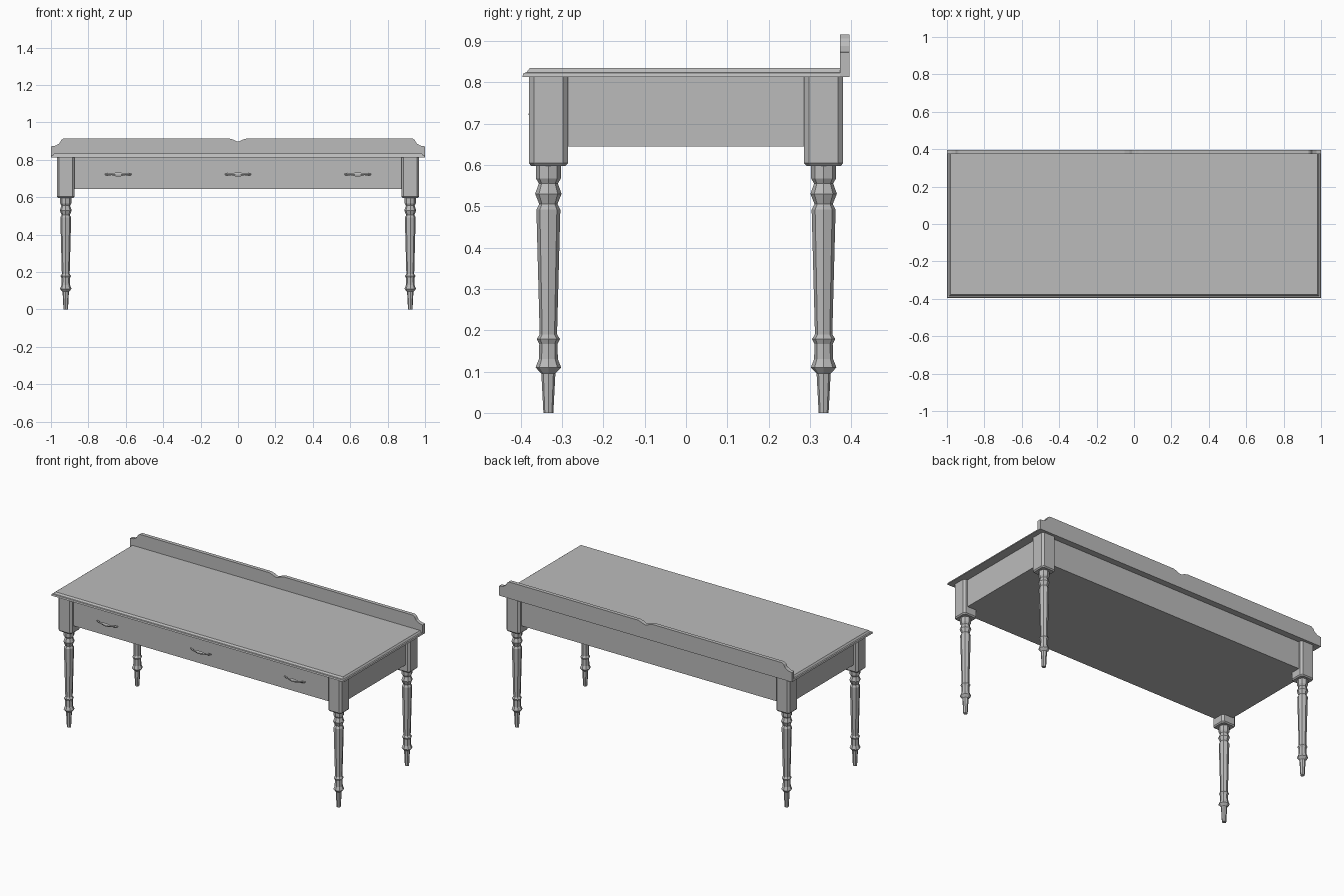
import bpy
import bmesh
import math

cube = bpy.data.objects.get("Cube")
if cube:
    bpy.data.objects.remove(cube)

grey = bpy.data.materials.new("plain grey")
grey.use_nodes = True
colour = (0.5, 0.5, 0.5, 1)
grey.diffuse_color = colour
grey.node_tree.nodes["Principled BSDF"].inputs["Base Color"].default_value = colour


def loft(name, rings):
    """Skin a stack of equal-length rings and cap both ends."""
    bm = bmesh.new()
    rows = [[bm.verts.new(p) for p in ring] for ring in rings]
    n = len(rows[0])
    for a, b in zip(rows, rows[1:]):
        for i in range(n):
            j = (i + 1) % n
            bm.faces.new((a[i], a[j], b[j], b[i]))
    bm.faces.new(rows[0])
    bm.faces.new(rows[-1])
    bmesh.ops.recalc_face_normals(bm, faces=bm.faces)
    mesh = bpy.data.meshes.new(name)
    bm.to_mesh(mesh)
    bm.free()
    mesh.materials.append(grey)
    obj = bpy.data.objects.new(name, mesh)
    bpy.context.collection.objects.link(obj)
    return obj


def rectangle(x0, x1, y0, y1, z):
    return [(x0, y0, z), (x1, y0, z), (x1, y1, z), (x0, y1, z)]


def chamfered_square(x, y, z, h, c):
    """Square ring of half size h with its corners cut by c."""
    k = h - c
    pts = [(h, -k), (h, k), (k, h), (-k, h), (-h, k), (-h, -k), (-k, -h), (k, -h)]
    return [(x + px, y + py, z) for px, py in pts]


def octagon(x, y, z, r):
    angles = [math.pi * i / 4 for i in range(8)]
    return [(x + r * math.cos(a), y + r * math.sin(a), z) for a in angles]


# Apron box with closed underside
loft("apron", [rectangle(-0.945, 0.945, -0.357, 0.357, z) for z in (0.645, 0.815)])

# Table top with a moulded edge on the front and sides
edge = [(0, 0.813), (0.003, 0.822), (0.010, 0.824), (0.018, 0.834)]
loft("table_top", [rectangle(-1 + d, 1 - d, -0.396 + d, 0.38, z) for d, z in edge])

# Back board with scooped ends and a centre notch
half = [(1, 0.813), (1, 0.872), (0.975, 0.876), (0.955, 0.888),
        (0.945, 0.906), (0.932, 0.915), (0.05, 0.915), (0.025, 0.908), (0.01, 0.9)]
outline = half + [(0, 0.898)] + [(-x, z) for x, z in reversed(half)]
loft("back_board", [[(x, y, z) for x, z in outline] for y in (0.373, 0.396)])

# Corner posts and turned legs
turning = [(0.012, 0), (0.017, 0.095), (0.031, 0.11), (0.023, 0.13),
           (0.022, 0.167), (0.028, 0.179), (0.021, 0.19), (0.029, 0.492),
           (0.022, 0.505), (0.032, 0.53), (0.023, 0.555), (0.030, 0.567), (0.030, 0.6)]
for side, sx in (("right", -1), ("left", 1)):
    for end, sy in (("front", -1), ("back", 1)):
        x, y = sx * 0.921, sy * 0.333
        loft(f"{end}_{side}_post",
             [chamfered_square(x, y, 0.597, 0.041, 0.010),
              chamfered_square(x, y, 0.604, 0.047, 0.012),
              chamfered_square(x, y, 0.814, 0.047, 0.012)])
        loft(f"{end}_{side}_leg", [octagon(x, y, z, r) for r, z in turning])

# Bow handles: position along the bar, distance from the apron, half height
bow = [(-0.07, 0.004, 0.004), (-0.054, 0.012, 0.007), (-0.036, 0.019, 0.004),
       (-0.014, 0.021, 0.010), (0.014, 0.021, 0.010), (0.036, 0.019, 0.004),
       (0.054, 0.012, 0.007), (0.07, 0.004, 0.004)]
for name, cx in (("right", -0.64), ("centre", 0), ("left", 0.64)):
    rings = []
    for dx, out, h in bow:
        y = -0.357 - out
        rings.append([(cx + dx, y, 0.722 - h), (cx + dx, y - 0.003, 0.722),
                      (cx + dx, y, 0.722 + h), (cx + dx, y + 0.006, 0.722)])
    loft(f"{name}_handle", rings)
